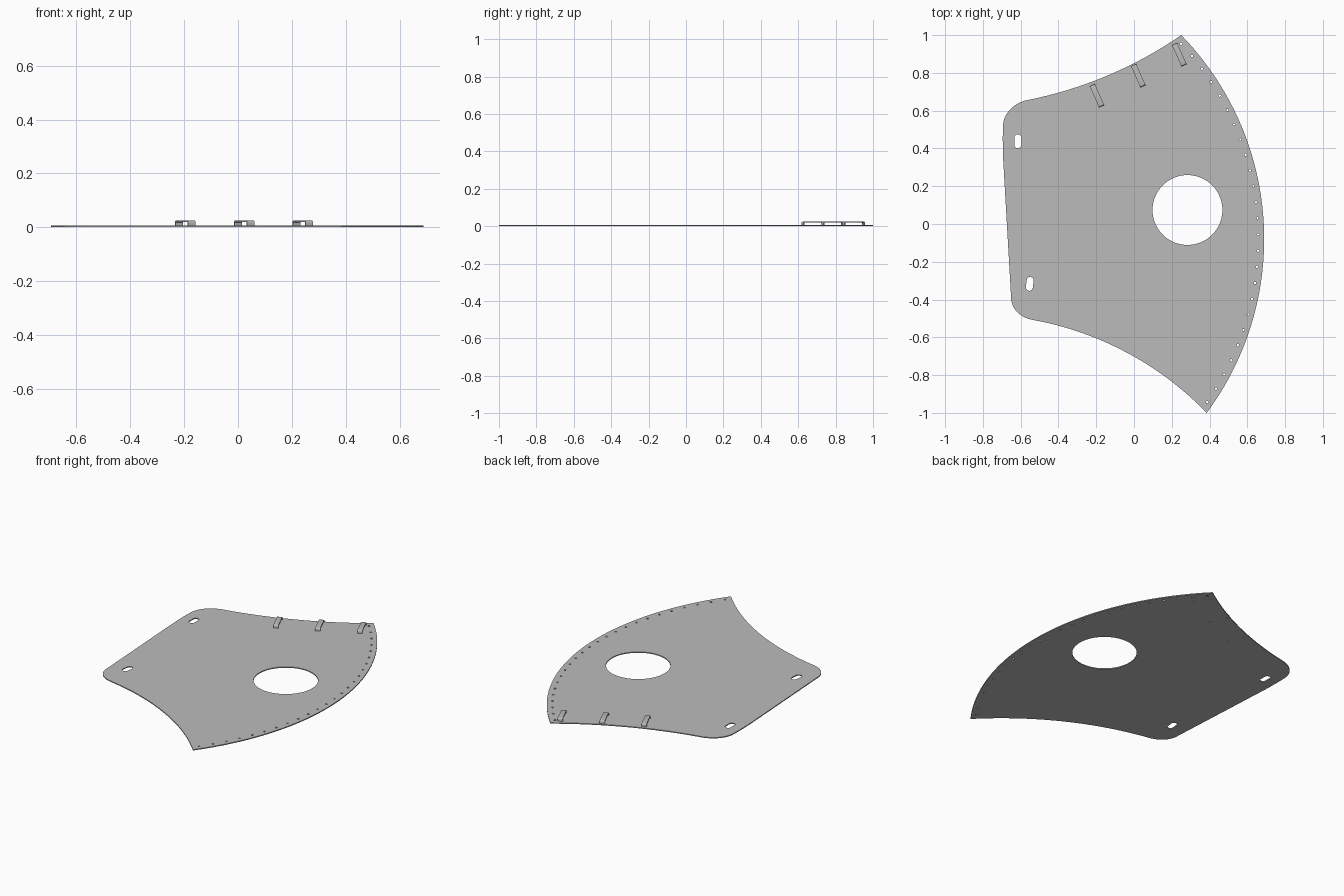
import bpy, bmesh, math
from mathutils import Vector, Matrix

cube = bpy.data.objects.get("Cube")
if cube:
    bpy.data.objects.remove(cube)

THICK = 0.006

grey = bpy.data.materials.new("plain grey")
grey.use_nodes = True
colour = (0.5, 0.5, 0.5, 1)
grey.diffuse_color = colour
grey.node_tree.nodes["Principled BSDF"].inputs["Base Color"].default_value = colour


def ring(cx, cy, r, start=0, end=360, n=16):
    """Points along a circular arc, angles in degrees."""
    angles = [math.radians(start + (end - start) * i / n) for i in range(n + 1)]
    return [(cx + r * math.cos(a), cy + r * math.sin(a)) for a in angles]


def sagged(a, b, sag, n=32):
    """Circular arc from a to b, bulging to the left of travel by sag."""
    a, b = Vector(a), Vector(b)
    d = b - a
    r = d.length ** 2 / (8 * sag) + sag / 2
    side = Vector((-d.y, d.x)).normalized()
    c = (a + b) / 2 + side * (sag - r)
    half = math.asin(d.length / 2 / r)
    mid = math.atan2(side.y, side.x)
    return [(c.x + r * math.cos(mid + half - 2 * half * i / n),
             c.y + r * math.sin(mid + half - 2 * half * i / n)) for i in range(n + 1)]


def slot(cx, cy, width, length, tilt):
    """Upright slot with round ends."""
    r, h = width / 2, (length - width) / 2
    pts = ring(0, h, r, 0, 180, 12) + ring(0, -h, r, 180, 360, 12)
    rot = Matrix.Rotation(math.radians(tilt), 2)
    return [tuple(rot @ Vector(p) + Vector((cx, cy))) for p in pts]


def corner(a, apex, b, n=14):
    """Rounded corner between two edges meeting at apex."""
    a, apex, b = Vector(a), Vector(apex), Vector(b)
    ts = [i / n for i in range(n + 1)]
    w = 0.8
    return [tuple((a * (1 - t) ** 2 + apex * 2 * w * t * (1 - t) + b * t * t)
                  / ((1 - t) ** 2 + 2 * w * t * (1 - t) + t * t)) for t in ts]


# Plate outline, clockwise from the rear tip
rear_tip, front_tip = (0.25, 1.0), (0.385, -1.0)
outline = sagged(rear_tip, front_tip, 0.369, 64)
outline += sagged(front_tip, (-0.535, -0.508), -0.082)[1:]
outline += corner((-0.535, -0.508), (-0.642, -0.49), (-0.65, -0.40))[1:]
outline += corner((-0.692, 0.33), (-0.697, 0.42), (-0.694, 0.52), 6)
outline += corner((-0.694, 0.52), (-0.69, 0.625), (-0.57, 0.655))[1:]
outline += sagged((-0.57, 0.655), rear_tip, -0.046)[1:-1]

# Openings: large hole, two slots, row of small holes along the curved edge
holes = [ring(0.283, 0.074, 0.185, n=72)[:-1],
         slot(-0.615, 0.438, 0.037, 0.074, 0),
         slot(-0.552, -0.317, 0.037, 0.074, -7)]
for i in range(25):
    a = math.radians(43.1 - 3.245 * i)
    holes.append(ring(-0.855 + 1.513 * math.cos(a), -0.08 + 1.513 * math.sin(a), 0.0065, n=10)[:-1])

# Loop placement along the rear edge
loop_spots = [(-0.196, 0.679), (0.023, 0.785), (0.24, 0.896)]
LOOP_LEN, LOOP_WIDTH, LOOP_TOP, STRAP = 0.122, 0.03, 0.025, 0.006
turn = math.radians(-66)
along = Vector((math.cos(turn), math.sin(turn)))
for spot in loop_spots:
    for s in (-1, 1):
        p = Vector(spot) + along * s * (LOOP_LEN / 2 - 0.007)
        holes.append(ring(p.x, p.y, 0.0055, n=10)[:-1])

# Flat plate as a filled curve, then turned into a mesh
curve = bpy.data.curves.new("plate", 'CURVE')
curve.dimensions = '2D'
curve.fill_mode = 'BOTH'
curve.extrude = THICK / 2
for pts in [outline] + holes:
    spline = curve.splines.new('POLY')
    spline.points.add(len(pts) - 1)
    for point, (x, y) in zip(spline.points, pts):
        point.co = (x, y, 0, 1)
    spline.use_cyclic_u = True
curve.materials.append(grey)
plate = bpy.data.objects.new("plate", curve)
bpy.context.collection.objects.link(plate)
bpy.ops.object.select_all(action='DESELECT')
plate.select_set(True)
bpy.context.view_layer.objects.active = plate
bpy.ops.object.convert(target='MESH')
plate = bpy.context.object
bm = bmesh.new()
bm.from_mesh(plate.data)
bmesh.ops.remove_doubles(bm, verts=bm.verts, dist=0.0001)
bmesh.ops.recalc_face_normals(bm, faces=bm.faces)
bmesh.ops.translate(bm, verts=bm.verts, vec=(0, 0, THICK / 2))
bm.to_mesh(plate.data)
bm.free()
bpy.ops.object.shade_smooth_by_angle()


def strap_loop(name, spot):
    """Strap bent into a bridge with rounded shoulders."""
    def arch(inset):
        half, top, r = LOOP_LEN / 2 - inset, LOOP_TOP - inset, 0.009 - inset
        return ([(half, THICK)] + ring(half - r, top - r, r, 0, 90, 5)
                + ring(r - half, top - r, r, 90, 180, 5) + [(-half, THICK)])
    outer, inner = arch(0), arch(STRAP)
    bm = bmesh.new()
    rows = [[bm.verts.new((x, y, z)) for x, z in prof]
            for prof, y in ((outer, -LOOP_WIDTH / 2), (inner, -LOOP_WIDTH / 2),
                            (inner, LOOP_WIDTH / 2), (outer, LOOP_WIDTH / 2))]
    for k in range(4):
        a, b = rows[k], rows[(k + 1) % 4]
        for i in range(len(outer) - 1):
            bm.faces.new((a[i], a[i + 1], b[i + 1], b[i]))
    for end in (0, -1):
        bm.faces.new([row[end] for row in rows])
    bmesh.ops.recalc_face_normals(bm, faces=bm.faces)
    mesh = bpy.data.meshes.new(name)
    bm.to_mesh(mesh)
    bm.free()
    mesh.materials.append(grey)
    obj = bpy.data.objects.new(name, mesh)
    obj.location = (spot[0], spot[1], 0)
    obj.rotation_euler.z = turn
    bpy.context.collection.objects.link(obj)
    bpy.ops.object.select_all(action='DESELECT')
    obj.select_set(True)
    bpy.context.view_layer.objects.active = obj
    bpy.ops.object.shade_smooth_by_angle()


for label, spot in zip(("right", "middle", "left"), loop_spots):
    strap_loop(label + "_strap_loop", spot)
